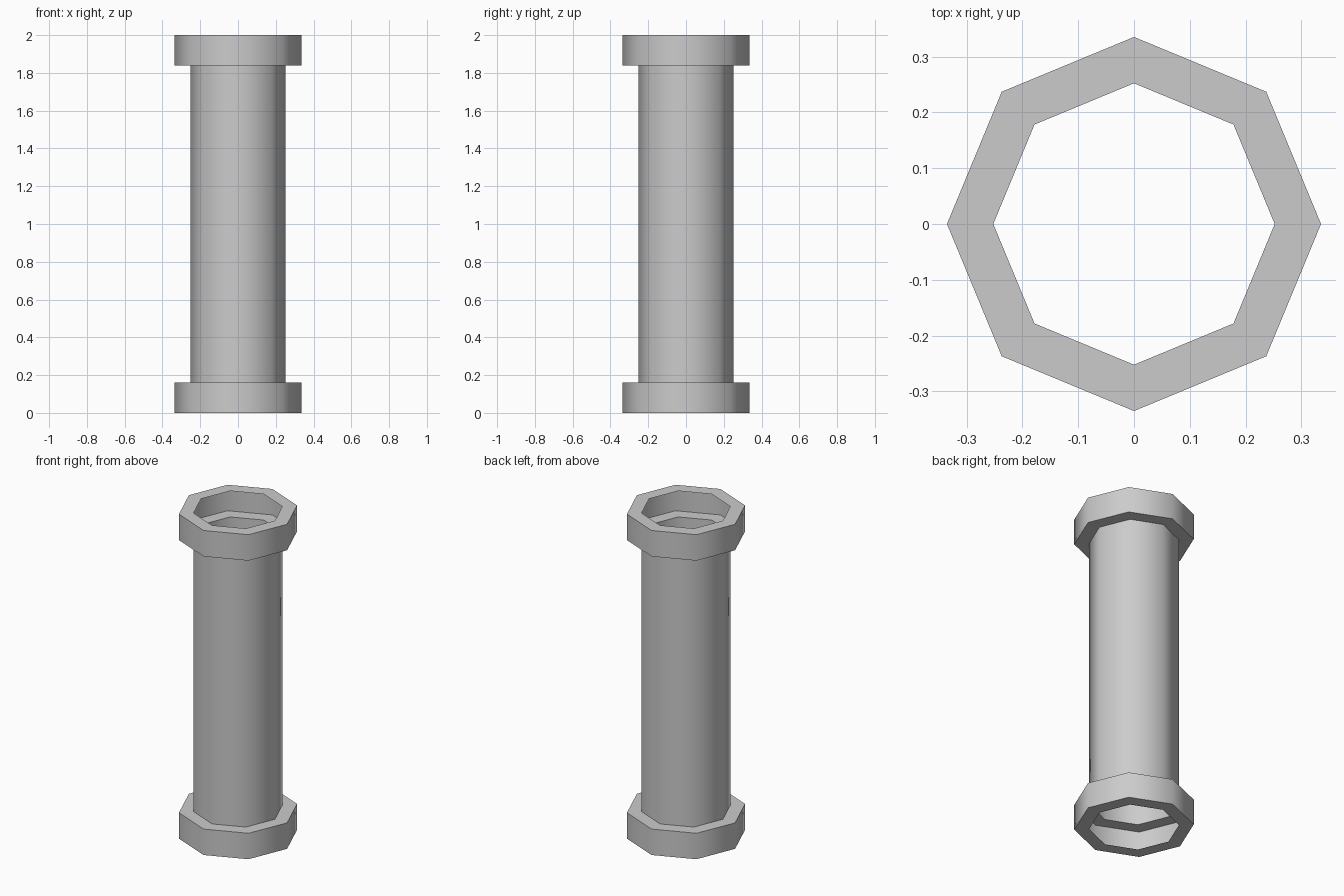
import bpy, bmesh
from math import cos, sin, pi, radians

if "Cube" in bpy.data.objects:
    bpy.data.objects.remove(bpy.data.objects["Cube"], do_unlink=True)

SIDES = 8
SHAFT_R, COLLAR_R = 0.252, 0.335
HEIGHT, COLLAR_H = 2.0, 0.16

# Single plain grey
grey = bpy.data.materials.new("plain_grey")
grey.use_nodes = True
grey.diffuse_color = (0.6, 0.6, 0.6, 1)
grey.node_tree.nodes["Principled BSDF"].inputs["Base Color"].default_value = (0.6, 0.6, 0.6, 1)


def lathe(name, profile):
    """Turn an open (radius, z) profile, listed upwards, into an eight-sided shell."""
    bm = bmesh.new()
    rings = []
    for r, z in profile:
        angles = [2 * pi * i / SIDES for i in range(SIDES)]
        rings.append([bm.verts.new((r * cos(a), r * sin(a), z)) for a in angles])
    for low, high in zip(rings, rings[1:]):
        for i in range(SIDES):
            j = (i + 1) % SIDES
            bm.faces.new((low[i], low[j], high[j], high[i]))
    mesh = bpy.data.meshes.new(name)
    bm.to_mesh(mesh)
    bm.free()
    mesh.materials.append(grey)
    mesh.shade_smooth()
    mesh.set_sharp_from_angle(angle=radians(60))
    obj = bpy.data.objects.new(name, mesh)
    bpy.context.collection.objects.link(obj)
    return obj


# Open tube between the collars
lathe("shaft", [(SHAFT_R, COLLAR_H), (SHAFT_R, HEIGHT - COLLAR_H)])

# Hollow collars, open towards the bore
for name, z in (("bottom_collar", 0), ("top_collar", HEIGHT - COLLAR_H)):
    lathe(name, [(SHAFT_R, z), (COLLAR_R, z),
                 (COLLAR_R, z + COLLAR_H), (SHAFT_R, z + COLLAR_H)])
